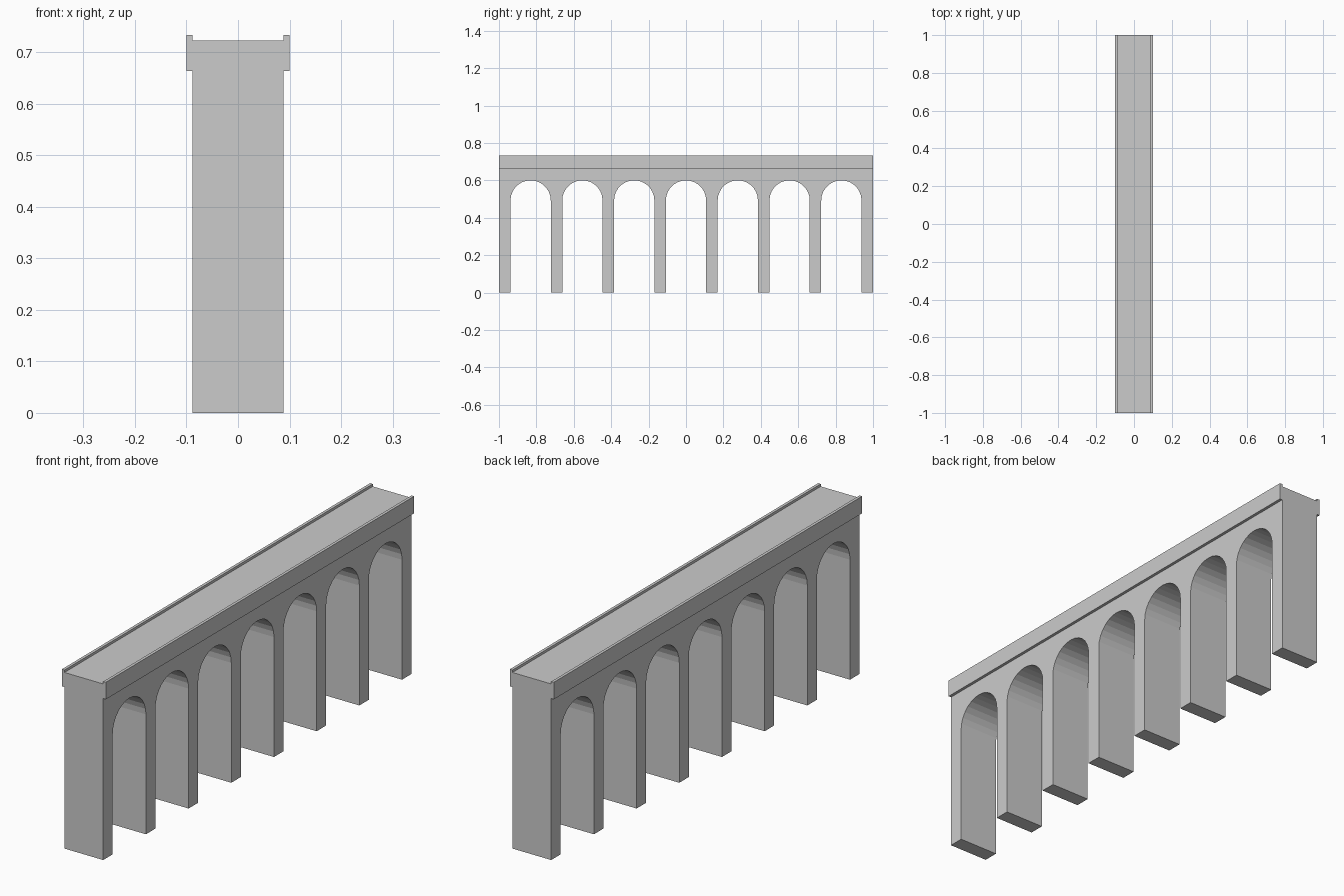
import bpy, bmesh, math

if "Cube" in bpy.data.objects:
    bpy.data.objects.remove(bpy.data.objects["Cube"])

ARCHES = 7
PIER = 0.0615
SPAN = (2 - (ARCHES + 1) * PIER) / ARCHES
R = SPAN / 2
CROWN = 0.60
SPRING = CROWN - R
WALL_TOP = 0.663
HALF_WALL = 0.088
HALF_DECK = 0.10
SEGS = 14


def prism(name, points, offset):
    """Extrude a closed 3D outline along the offset vector."""
    bm = bmesh.new()
    face = bm.faces.new([bm.verts.new(p) for p in points])
    new = bmesh.ops.extrude_face_region(bm, geom=[face])["geom"]
    verts = [g for g in new if isinstance(g, bmesh.types.BMVert)]
    bmesh.ops.translate(bm, verts=verts, vec=offset)
    bmesh.ops.recalc_face_normals(bm, faces=bm.faces)
    mesh = bpy.data.meshes.new(name)
    bm.to_mesh(mesh)
    bm.free()
    obj = bpy.data.objects.new(name, mesh)
    bpy.context.collection.objects.link(obj)
    return obj


# Arcade wall: piers joined by round arches, outlined in the y-z plane
outline = [(-1, WALL_TOP), (-1, 0)]
for i in range(ARCHES):
    left = -1 + PIER + i * (SPAN + PIER)
    outline.append((left, 0))
    for k in range(SEGS + 1):
        a = math.pi * (1 - k / SEGS)
        outline.append((left + R + R * math.cos(a), SPRING + R * math.sin(a)))
    outline.append((left + SPAN, 0))
outline += [(1, 0), (1, WALL_TOP)]
prism("arcade_wall", [(-HALF_WALL, y, z) for y, z in outline], (2 * HALF_WALL, 0, 0))

# Deck: overhanging channel section with a low parapet on each side
half = [(HALF_DECK, WALL_TOP), (HALF_DECK, 0.733), (HALF_WALL, 0.733), (HALF_WALL, 0.723)]
section = half + [(-x, z) for x, z in reversed(half)]
prism("deck", [(x, -1, z) for x, z in section], (0, 2, 0))
